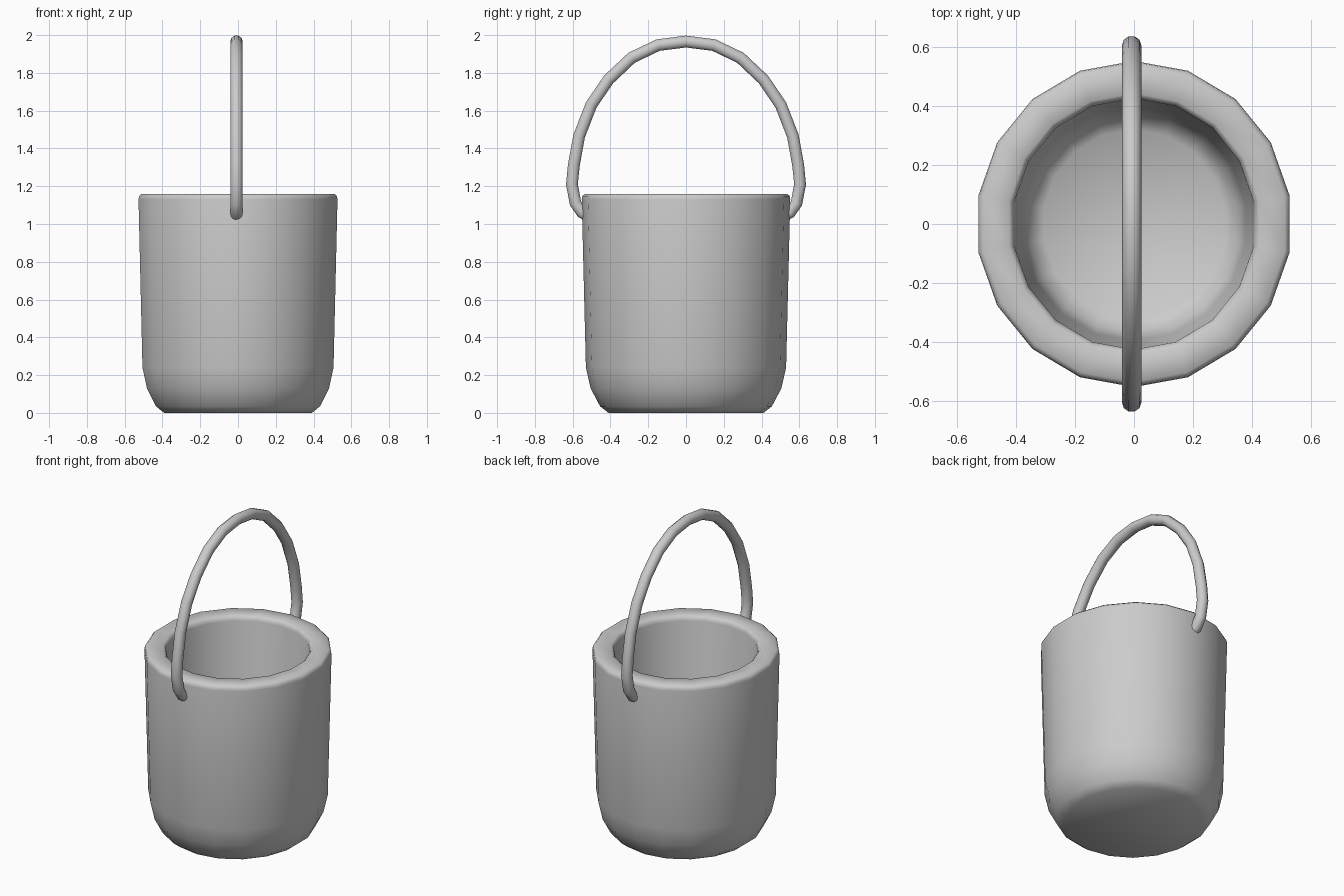
import bpy, bmesh, math

if "Cube" in bpy.data.objects:
    bpy.data.objects.remove(bpy.data.objects["Cube"])

SIDES = 18

# Bucket: (radius, height) profile from the outer base, over the rim, to the inner floor
profile = [(0.41, 0.0), (0.455, 0.035), (0.505, 0.13), (0.53, 0.24),
           (0.552, 1.13), (0.549, 1.148), (0.535, 1.16),
           (0.443, 1.16), (0.43, 1.148), (0.425, 1.13),
           (0.395, 0.26), (0.37, 0.17), (0.32, 0.13)]
bm = bmesh.new()
rings = []
for r, z in profile:
    ring = []
    for i in range(SIDES):
        a = math.radians(90) + math.tau * i / SIDES
        ring.append(bm.verts.new((r * 0.969 * math.cos(a), r * math.sin(a), z)))
    rings.append(ring)
for low, high in zip(rings, rings[1:]):
    for i in range(SIDES):
        j = (i + 1) % SIDES
        bm.faces.new((low[i], low[j], high[j], high[i]))
bm.faces.new(rings[0][::-1])
bm.faces.new(rings[-1])
bmesh.ops.recalc_face_normals(bm, faces=bm.faces[:])
mesh = bpy.data.meshes.new("bucket")
bm.to_mesh(mesh)
bm.free()
for p in mesh.polygons:
    p.use_smooth = True
bucket = bpy.data.objects.new("bucket", mesh)
bpy.context.collection.objects.link(bucket)

# Handle: round wire swept along a mirrored arch
half = [(0.49, 1.03), (0.55, 1.06), (0.585, 1.11), (0.604, 1.21), (0.594, 1.31),
        (0.566, 1.465), (0.502, 1.63), (0.41, 1.765), (0.288, 1.88), (0.148, 1.947)]
path = half + [(0, 1.966)] + [(-y, z) for y, z in reversed(half)]
curve = bpy.data.curves.new("handle", 'CURVE')
curve.dimensions = '3D'
curve.bevel_depth = 0.033
curve.bevel_resolution = 3
curve.use_fill_caps = True
spline = curve.splines.new('POLY')
spline.points.add(len(path) - 1)
for p, (y, z) in zip(spline.points, path):
    p.co = (-0.008, y, z, 1)
spline.use_smooth = True
handle = bpy.data.objects.new("handle", curve)
bpy.context.collection.objects.link(handle)
